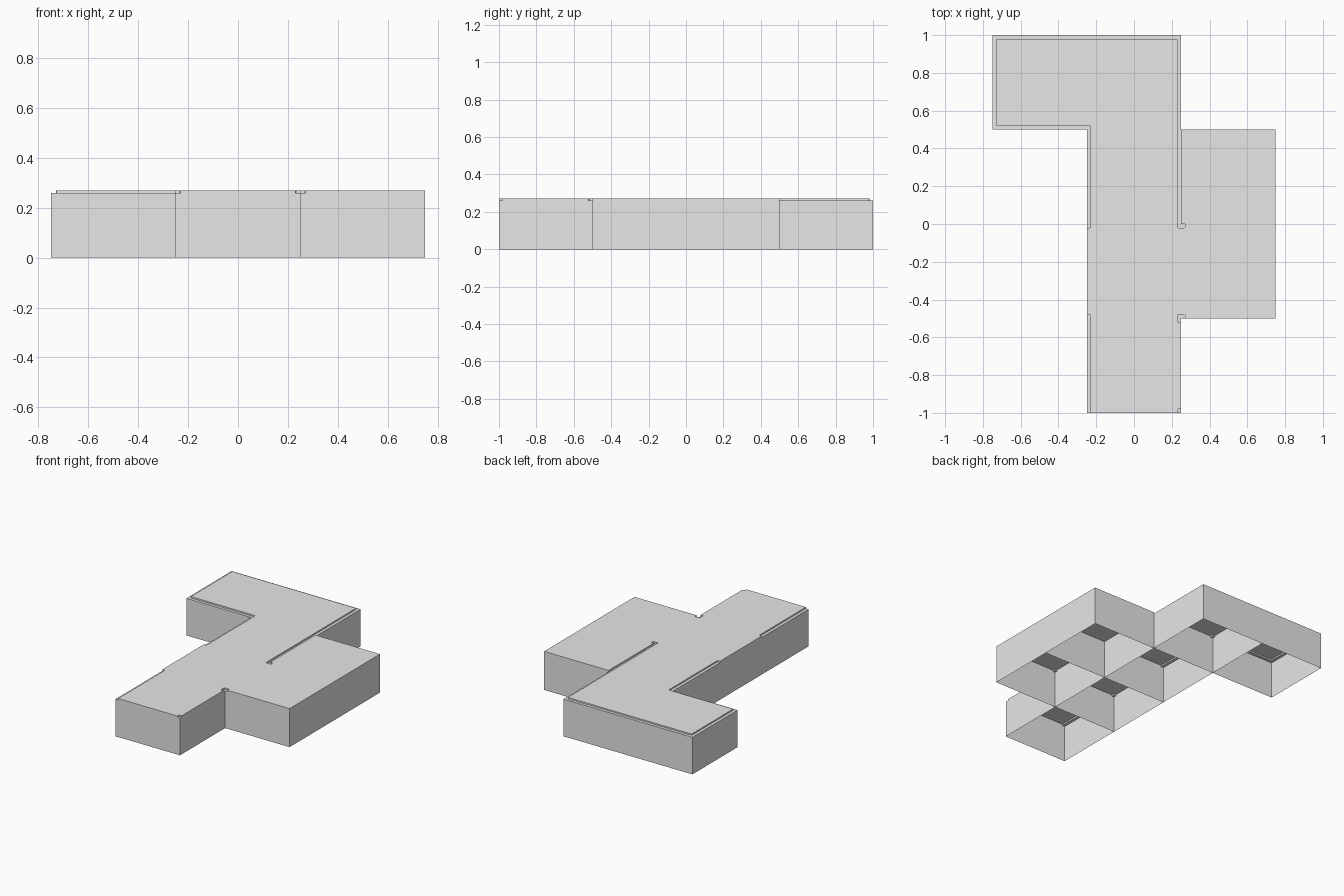
import bpy
import bmesh

cube = bpy.data.objects.get("Cube")
if cube:
    bpy.data.objects.remove(cube, do_unlink=True)

HALF, RIM = 0.25, 0.02
LEDGE, TOP = 0.26, 0.27
STOPS = [-HALF, -HALF + RIM, HALF - RIM, HALF]

grey = bpy.data.materials.new("light_grey")
grey.use_nodes = True
grey.diffuse_color = (0.8, 0.8, 0.8, 1)
grey.node_tree.nodes["Principled BSDF"].inputs["Base Color"].default_value = (0.8, 0.8, 0.8, 1)

# Cells of the tile's three-by-three layout that each lowered side or corner covers
SIDES = {"W": lambda i, j: i == 0, "E": lambda i, j: i == 2,
         "S": lambda i, j: j == 0, "N": lambda i, j: j == 2}


def is_low(i, j, lowered):
    for name in lowered:
        if all(SIDES[letter](i, j) for letter in name):
            return True
    return False


def make_tile(name, x, y, lowered):
    """Hollow tile, open below, with a shallow ledge along the lowered sides and corners."""
    bm = bmesh.new()

    def quad(*points):
        bm.faces.new([bm.verts.new(p) for p in points])

    def wall(p, q, low, high):
        quad((*p, low), (*q, low), (*q, high), (*p, high))

    for i in range(3):
        for j in range(3):
            low = is_low(i, j, lowered)
            z = LEDGE if low else TOP
            x0, x1, y0, y1 = STOPS[i], STOPS[i + 1], STOPS[j], STOPS[j + 1]
            quad((x0, y0, z), (x1, y0, z), (x1, y1, z), (x0, y1, z))
            edges = [(i, j - 1, (x0, y0), (x1, y0)), (i + 1, j, (x1, y0), (x1, y1)),
                     (i, j + 1, (x1, y1), (x0, y1)), (i - 1, j, (x0, y1), (x0, y0))]
            for ni, nj, p, q in edges:
                outside = not (0 <= ni < 3 and 0 <= nj < 3)
                if outside:
                    wall(p, q, 0, LEDGE)
                if not low and (outside or is_low(ni, nj, lowered)):
                    wall(p, q, LEDGE, TOP)

    bmesh.ops.remove_doubles(bm, verts=bm.verts, dist=0.0001)
    bmesh.ops.dissolve_limit(bm, angle_limit=0.01, verts=bm.verts, edges=bm.edges)

    # Soften the upright corners of the raised panel
    inside = HALF - RIM / 2
    corners = [e for e in bm.edges if len(e.link_faces) == 2
               and all(abs(v.co.x) < inside and abs(v.co.y) < inside for v in e.verts)
               and abs(e.verts[0].co.z - e.verts[1].co.z) > 0.005]
    if corners:
        bmesh.ops.bevel(bm, geom=corners, offset=0.006, segments=2,
                        profile=0.5, affect="EDGES")

    mesh = bpy.data.meshes.new(name)
    bm.to_mesh(mesh)
    bm.free()
    mesh.materials.append(grey)
    tile = bpy.data.objects.new(name, mesh)
    tile.location = (x, y, 0)
    bpy.context.collection.objects.link(tile)


# Tiles: name, centre, lowered sides and corners
TILES = [
    ("back_end_tile", -0.5, 0.75, ["W", "N", "S"]),
    ("back_corner_tile", 0, 0.75, ["N", "E", "SW"]),
    ("upper_middle_tile", 0, 0.25, ["W", "E"]),
    ("lower_middle_tile", 0, -0.25, ["NW", "NE", "SW", "SE"]),
    ("front_tile", 0, -0.75, ["W", "NE", "SE"]),
    ("side_back_tile", 0.5, 0.25, []),
    ("side_front_tile", 0.5, -0.25, ["NW", "SW"]),
]
for tile_spec in TILES:
    make_tile(*tile_spec)
